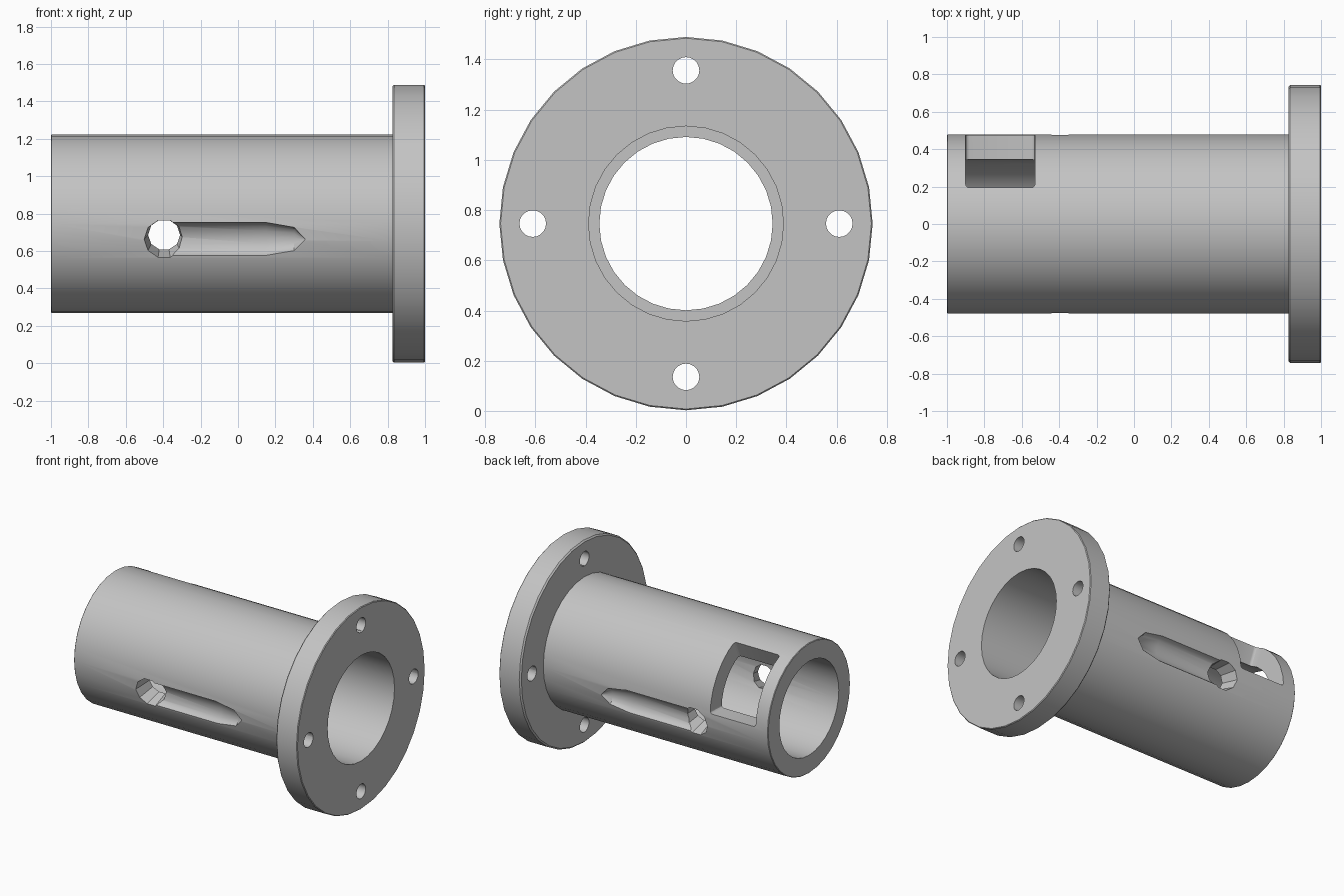
import bpy, bmesh, math
from mathutils import Matrix, Vector

cube = bpy.data.objects.get("Cube")
if cube:
    bpy.data.objects.remove(cube)

AXIS_Z = 0.746   # height of the tube axis
TUBE_R = 0.478
FLANGE_R = 0.743

grey = bpy.data.materials.new("light grey metal")
grey.use_nodes = True
colour = (0.55, 0.55, 0.55, 1)
grey.diffuse_color = colour
grey.node_tree.nodes["Principled BSDF"].inputs["Base Color"].default_value = colour


def finish(name, bm):
    bmesh.ops.remove_doubles(bm, verts=bm.verts, dist=1e-5)
    bmesh.ops.recalc_face_normals(bm, faces=bm.faces)
    mesh = bpy.data.meshes.new(name)
    bm.to_mesh(mesh)
    bm.free()
    mesh.materials.append(grey)
    obj = bpy.data.objects.new(name, mesh)
    bpy.context.collection.objects.link(obj)
    return obj


def lathe(name, profile, sides, closed=False):
    """Spin (x, radius) points around the x axis."""
    bm = bmesh.new()
    verts = [bm.verts.new((x, 0, r)) for x, r in profile]
    edges = [bm.edges.new(pair) for pair in zip(verts, verts[1:])]
    if closed:
        edges.append(bm.edges.new((verts[-1], verts[0])))
    bmesh.ops.spin(bm, geom=verts + edges, cent=(0, 0, 0), axis=(1, 0, 0),
                   angle=math.tau, steps=sides, use_merge=True)
    return finish(name, bm)


def cut(target, cutter):
    cutter.hide_render = True
    mod = target.modifiers.new("cut", 'BOOLEAN')
    mod.operation = 'DIFFERENCE'
    mod.solver = 'EXACT'
    mod.object = cutter
    bpy.context.view_layer.update()
    bpy.context.view_layer.objects.active = target
    bpy.ops.object.modifier_apply(modifier=mod.name)
    bpy.data.objects.remove(cutter)


# Tube, flange and stepped bore as one turned part
sleeve = lathe("flanged_sleeve", [
    (-1, 0.345), (-1, TUBE_R - 0.004), (-0.996, TUBE_R), (0.825, TUBE_R),
    (0.825, FLANGE_R - 0.01), (0.835, FLANGE_R), (0.995, FLANGE_R),
    (1, FLANGE_R - 0.005), (1, 0.388), (0, 0.388), (0, 0.345)], 32, closed=True)
sleeve.location.z = AXIS_Z

# Four bolt holes around the flange
for i in range(4):
    a = i * math.pi / 2
    hole = lathe("bolt_hole_cutter", [(0.7, 0), (0.7, 0.053), (1.1, 0.053), (1.1, 0)], 20)
    hole.location = (0, 0.61 * math.cos(a), AXIS_Z + 0.61 * math.sin(a))
    cut(sleeve, hole)

# Mirrored keyholes: a flared hole leading into a shallow pointed groove
TILT = math.radians(10)
for side in (-1, 1):
    out = Vector((0, side * math.cos(TILT), -math.sin(TILT)))
    centre = Vector((0, 0, AXIS_Z)) + out * TUBE_R
    turn = Vector((0, 0, 1)).rotation_difference(out).to_matrix().to_4x4()

    groove = lathe("groove_cutter", [(-0.4, 0), (-0.4, 0.092), (0.15, 0.092),
                                     (0.3, 0.065), (0.36, 0)], 16)
    groove.matrix_world = Matrix.Translation(centre) @ turn @ Matrix.Diagonal((1, 1, 0.7, 1))
    cut(sleeve, groove)

    drill = lathe("drill_cutter", [(-0.2, 0), (-0.2, 0.075), (0.05, 0.115), (0.05, 0)], 10)
    drill.matrix_world = (Matrix.Translation(centre + Vector((-0.395, 0, 0))) @ turn
                          @ Matrix.Rotation(-math.pi / 2, 4, 'Y'))
    cut(sleeve, drill)

# Rounded window through the upper back wall
bm = bmesh.new()
outline = [(0.2, 2), (0.8, 2), (0.95, 34), (0.8, 66), (0.2, 66)]
face = bm.faces.new([bm.verts.new((-0.9, r * math.cos(math.radians(d)), r * math.sin(math.radians(d))))
                     for r, d in outline])
ext = bmesh.ops.extrude_face_region(bm, geom=[face])
bmesh.ops.translate(bm, vec=(0.37, 0, 0), verts=[v for v in ext["geom"] if isinstance(v, bmesh.types.BMVert)])


def radial(edge):
    a, b = (v.co for v in edge.verts)
    return abs(a.x - b.x) < 1e-4 and abs(a.yz.length - b.yz.length) > 0.5


bmesh.ops.bevel(bm, geom=[e for e in bm.edges if radial(e)], offset=0.02,
                segments=3, profile=0.5, affect='EDGES')
window = finish("window_cutter", bm)
window.location.z = AXIS_Z
cut(sleeve, window)

# Smooth round walls, sharp rims
bpy.ops.object.select_all(action='DESELECT')
sleeve.select_set(True)
bpy.context.view_layer.objects.active = sleeve
bpy.ops.object.shade_smooth_by_angle(angle=math.radians(30))
